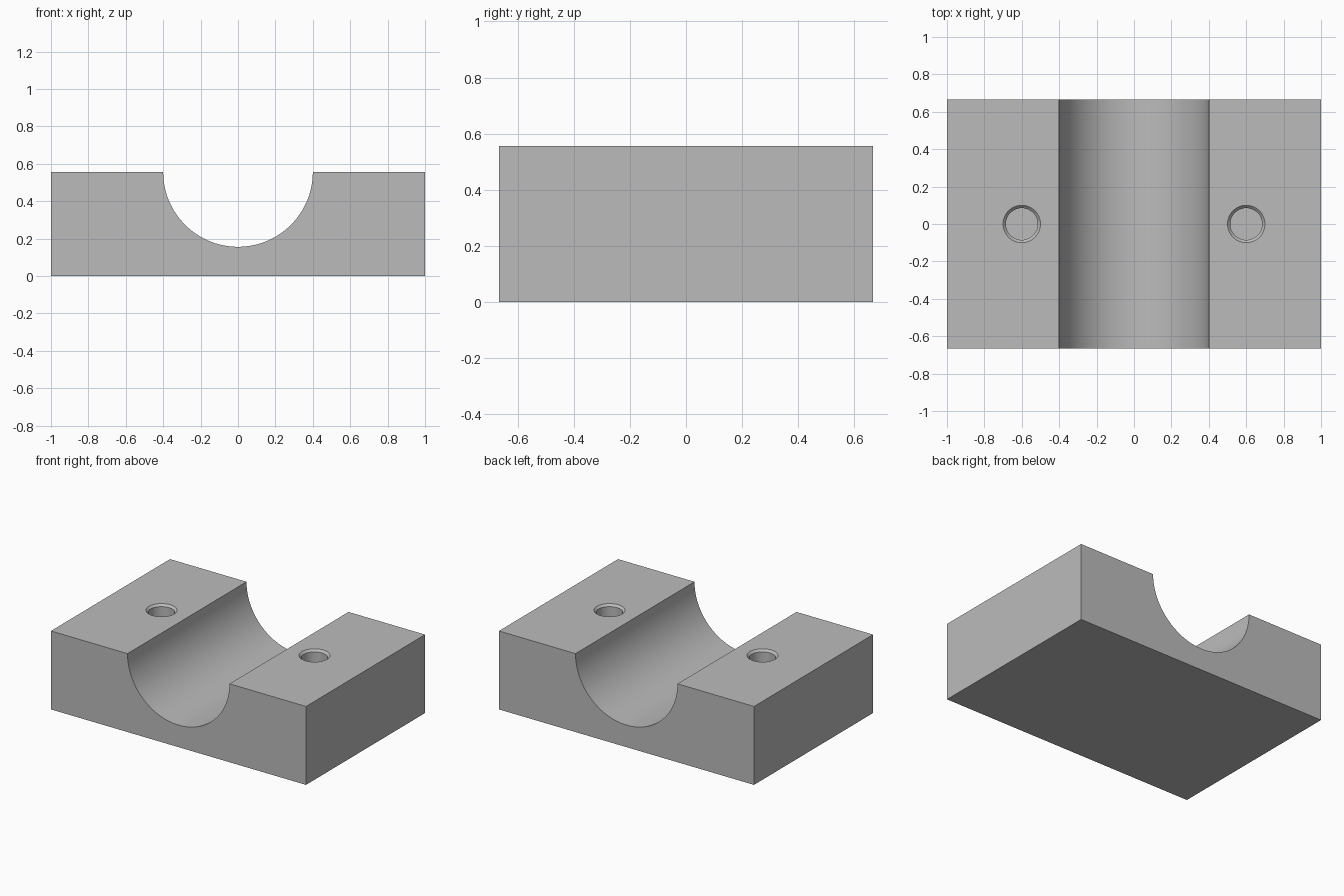
import bpy
import bmesh
from math import cos, sin, pi

WIDTH, DEPTH, HEIGHT = 2.0, 1.333, 0.556
GROOVE_R = 0.4
HOLE_X, HOLE_R, RIM_R, HOLE_DEPTH = 0.6, 0.085, 0.1, 0.4
SEGMENTS = 64

default_cube = bpy.data.objects.get("Cube")
if default_cube:
    bpy.data.objects.remove(default_cube, do_unlink=True)

grey = bpy.data.materials.new("plain grey")
grey.use_nodes = True
colour = (0.5, 0.5, 0.5, 1)
grey.diffuse_color = colour
grey.node_tree.nodes["Principled BSDF"].inputs["Base Color"].default_value = colour


def make_object(name, bm):
    bmesh.ops.recalc_face_normals(bm, faces=bm.faces)
    mesh = bpy.data.meshes.new(name)
    bm.to_mesh(mesh)
    bm.free()
    mesh.materials.append(grey)
    obj = bpy.data.objects.new(name, mesh)
    bpy.context.collection.objects.link(obj)
    return obj


def make_block():
    """Extrude the front outline, with its half-round groove, along y."""
    w = WIDTH / 2
    outline = [(-w, HEIGHT), (-w, 0), (w, 0), (w, HEIGHT)]
    for i in range(SEGMENTS + 1):
        a = pi * i / SEGMENTS
        outline.append((GROOVE_R * cos(a), HEIGHT - GROOVE_R * sin(a)))
    bm = bmesh.new()
    front = bm.faces.new([bm.verts.new((x, -DEPTH / 2, z)) for x, z in outline])
    extruded = bmesh.ops.extrude_face_region(bm, geom=[front], use_keep_orig=True)
    moved = [g for g in extruded["geom"] if isinstance(g, bmesh.types.BMVert)]
    bmesh.ops.translate(bm, verts=moved, vec=(0, DEPTH, 0))
    return make_object("bearing_block", bm)


def make_hole_cutter(name, x):
    """Blind bore with a chamfered mouth, reaching above the block."""
    chamfer, over = RIM_R - HOLE_R, 0.05
    levels = [(HOLE_R, HEIGHT - HOLE_DEPTH), (HOLE_R, HEIGHT - chamfer),
              (RIM_R + over, HEIGHT + over)]
    bm = bmesh.new()
    rings = [[bm.verts.new((x + r * cos(2 * pi * i / SEGMENTS),
                            r * sin(2 * pi * i / SEGMENTS), z))
              for i in range(SEGMENTS)] for r, z in levels]
    for low, high in zip(rings, rings[1:]):
        for i in range(SEGMENTS):
            j = (i + 1) % SEGMENTS
            bm.faces.new((low[i], low[j], high[j], high[i]))
    bm.faces.new(rings[0])
    bm.faces.new(rings[-1])
    cutter = make_object(name, bm)
    cutter.hide_render = True
    return cutter


block = make_block()
bpy.ops.object.select_all(action="DESELECT")
block.select_set(True)
bpy.context.view_layer.objects.active = block

# Bolt holes, one on each shoulder
for side, sign in (("left", 1), ("right", -1)):
    cutter = make_hole_cutter(side + "_hole_cutter", sign * HOLE_X)
    cut = block.modifiers.new(side + "_hole", "BOOLEAN")
    cut.operation = "DIFFERENCE"
    cut.solver = "EXACT"
    cut.object = cutter
    bpy.ops.object.modifier_apply(modifier=cut.name)
    bpy.data.objects.remove(cutter, do_unlink=True)

bpy.ops.object.shade_smooth_by_angle(angle=pi / 6)
